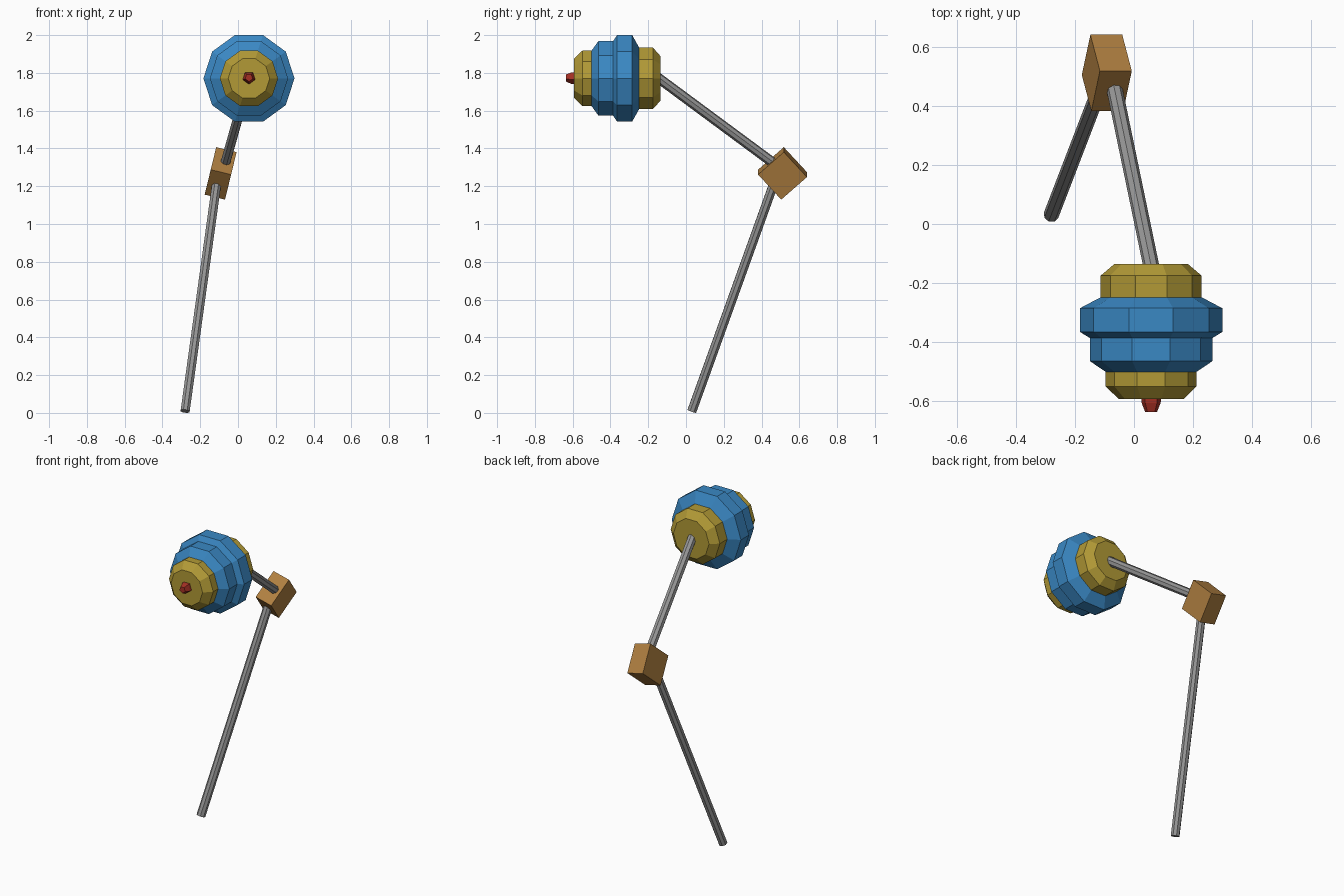
import bpy, bmesh, math
from mathutils import Vector, Matrix

if "Cube" in bpy.data.objects:
    bpy.data.objects.remove(bpy.data.objects["Cube"])


def material(name, rgb):
    m = bpy.data.materials.new(name)
    lin = [((c / 255 + 0.055) / 1.055) ** 2.4 for c in rgb]
    m.diffuse_color = (*lin, 1)
    m.use_nodes = True
    m.node_tree.nodes["Principled BSDF"].inputs["Base Color"].default_value = m.diffuse_color
    return m


BLUE = material("blue", (58, 136, 196))
YELLOW = material("mustard", (178, 154, 54))
GREY = material("steel grey", (150, 150, 150))
BROWN = material("wood brown", (175, 127, 64))
RED = material("red", (165, 48, 36))


def finish(name, bm, mats):
    bmesh.ops.recalc_face_normals(bm, faces=bm.faces)
    mesh = bpy.data.meshes.new(name)
    bm.to_mesh(mesh)
    bm.free()
    for m in mats:
        mesh.materials.append(m)
    obj = bpy.data.objects.new(name, mesh)
    bpy.context.collection.objects.link(obj)
    return obj


def lathe(name, profile, sides, cx, cz, mats, start=0.0, rule=None):
    """Closed faceted solid around the y axis from (y, radius) pairs."""
    bm = bmesh.new()
    rings = []
    for y, r in profile:
        angles = [start + 2 * math.pi * i / sides for i in range(sides)]
        rings.append([bm.verts.new((cx + r * math.cos(a), y, cz + r * math.sin(a)))
                      for a in angles])
    for a, b in zip(rings, rings[1:]):
        for i in range(sides):
            j = (i + 1) % sides
            bm.faces.new((a[i], a[j], b[j], b[i]))
    bm.faces.new(rings[0])
    bm.faces.new(rings[-1])
    if rule:
        for f in bm.faces:
            f.material_index = rule(f.calc_center_median().y)
    return finish(name, bm, mats)


def rod(name, p, q, radius):
    """Eight-sided rod between two points."""
    p, q = Vector(p), Vector(q)
    d = q - p
    mat = Matrix.Translation((p + q) / 2) @ d.to_track_quat('Z', 'Y').to_matrix().to_4x4()
    bm = bmesh.new()
    bmesh.ops.create_cone(bm, cap_ends=True, segments=8, radius1=radius,
                          radius2=radius, depth=d.length, matrix=mat)
    return finish(name, bm, [GREY])


# Banded head: blue middle, mustard collars front and back
HX, HZ = 0.058, 1.771
lathe("head",
      [(-0.135, 0.124), (-0.175, 0.171), (-0.248, 0.171), (-0.285, 0.241),
       (-0.365, 0.241), (-0.386, 0.207), (-0.464, 0.207), (-0.50, 0.154),
       (-0.549, 0.154), (-0.592, 0.110)],
      10, HX, HZ, [YELLOW, BLUE],
      rule=lambda y: 1 if -0.499 < y < -0.249 else 0)

# Red tip on the front
lathe("tip", [(-0.58, 0.036), (-0.605, 0.034), (-0.636, 0.021)],
      5, HX, HZ + 0.004, [RED], start=-math.pi / 2)

# Tilted joint block
bm = bmesh.new()
bmesh.ops.create_cube(bm, size=1, matrix=Matrix.Translation((-0.092, 0.511, 1.268))
                      @ Matrix.Rotation(math.radians(13.7), 4, 'Y')
                      @ Matrix.Rotation(math.radians(42), 4, 'X')
                      @ Matrix.Diagonal((0.111, 0.183, 0.183, 1)))
finish("joint_block", bm, [BROWN])

# Lower and upper rods
rod("lower_rod", (-0.28, 0.031, 0.009), (-0.108, 0.478, 1.25), 0.026)
rod("upper_rod", (-0.075, 0.50, 1.295), (0.062, -0.16, 1.783), 0.027)
